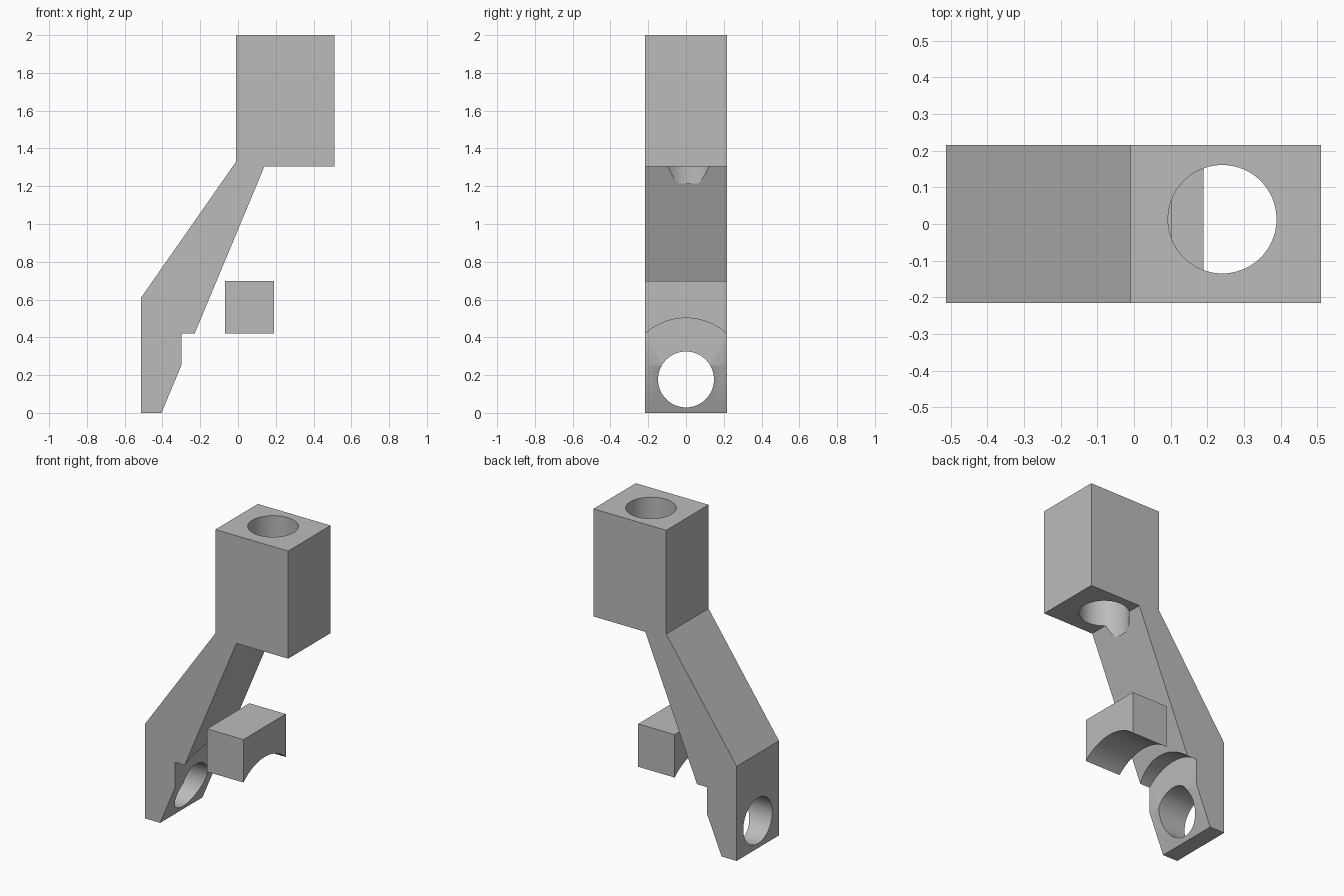
import bpy
import bmesh
from math import radians
from mathutils import Matrix, Vector

if "Cube" in bpy.data.objects:
    bpy.data.objects.remove(bpy.data.objects["Cube"], do_unlink=True)

HALF_DEPTH = 0.216

grey = bpy.data.materials.new("plain grey")
grey.use_nodes = True
colour = (0.5, 0.5, 0.5, 1)
grey.diffuse_color = colour
grey.node_tree.nodes["Principled BSDF"].inputs["Base Color"].default_value = colour


def make_object(name, bm):
    bmesh.ops.recalc_face_normals(bm, faces=bm.faces)
    mesh = bpy.data.meshes.new(name)
    bm.to_mesh(mesh)
    bm.free()
    mesh.materials.append(grey)
    obj = bpy.data.objects.new(name, mesh)
    bpy.context.collection.objects.link(obj)
    return obj


def extruded_profile(name, points):
    """Extrude an x-z outline across the full depth."""
    bm = bmesh.new()
    face = bm.faces.new([bm.verts.new((x, -HALF_DEPTH, z)) for x, z in points])
    result = bmesh.ops.extrude_face_region(bm, geom=[face])
    verts = [v for v in result["geom"] if isinstance(v, bmesh.types.BMVert)]
    bmesh.ops.translate(bm, verts=verts, vec=(0, 2 * HALF_DEPTH, 0))
    return make_object(name, bm)


def cylinder(name, start, end, radius):
    """Cylinder running between two points."""
    start, end = Vector(start), Vector(end)
    axis = end - start
    turn = axis.to_track_quat("Z", "Y").to_matrix().to_4x4()
    bm = bmesh.new()
    bmesh.ops.create_cone(bm, cap_ends=True, segments=96, radius1=radius,
                          radius2=radius, depth=axis.length,
                          matrix=Matrix.Translation((start + end) / 2) @ turn)
    obj = make_object(name, bm)
    obj.hide_render = True
    return obj


def cut(target, cutter):
    mod = target.modifiers.new("cut", "BOOLEAN")
    mod.operation = "DIFFERENCE"
    mod.solver = "EXACT"
    mod.object = cutter
    bpy.context.view_layer.objects.active = target
    bpy.ops.object.modifier_apply(modifier=mod.name)


# Bracket: square head, slanted arm and foot
bracket = extruded_profile("bracket", [
    (-0.01, 2), (0.51, 2), (0.51, 1.305), (0.14, 1.305),
    (-0.405, 0), (-0.513, 0), (-0.513, 0.61), (-0.01, 1.33)])

# Separate clamp block
clamp = extruded_profile("clamp_block", [
    (-0.07, 0.3), (0.19, 0.3), (0.19, 0.697), (-0.07, 0.697)])

# Cutters: head bore, foot bore, and the round saddle shared by both parts
head_bore = cylinder("head_bore_cutter", (0.241, 0.013, 1.215), (0.241, 0.013, 2.2), 0.148)
foot_bore = cylinder("foot_bore_cutter", (-0.8, 0, 0.177), (0, 0, 0.177), 0.148)
saddle = cylinder("saddle_cutter", (-0.3, 0, 0.177), (0.6, 0, 0.177), 0.325)

for cutter in (head_bore, foot_bore, saddle):
    cut(bracket, cutter)
cut(clamp, saddle)

for cutter in (head_bore, foot_bore, saddle):
    bpy.data.objects.remove(cutter, do_unlink=True)

# Smooth bores with crisp edges
for part in (bracket, clamp):
    bpy.ops.object.select_all(action="DESELECT")
    part.select_set(True)
    bpy.context.view_layer.objects.active = part
    bpy.ops.object.shade_smooth_by_angle(angle=radians(25))
